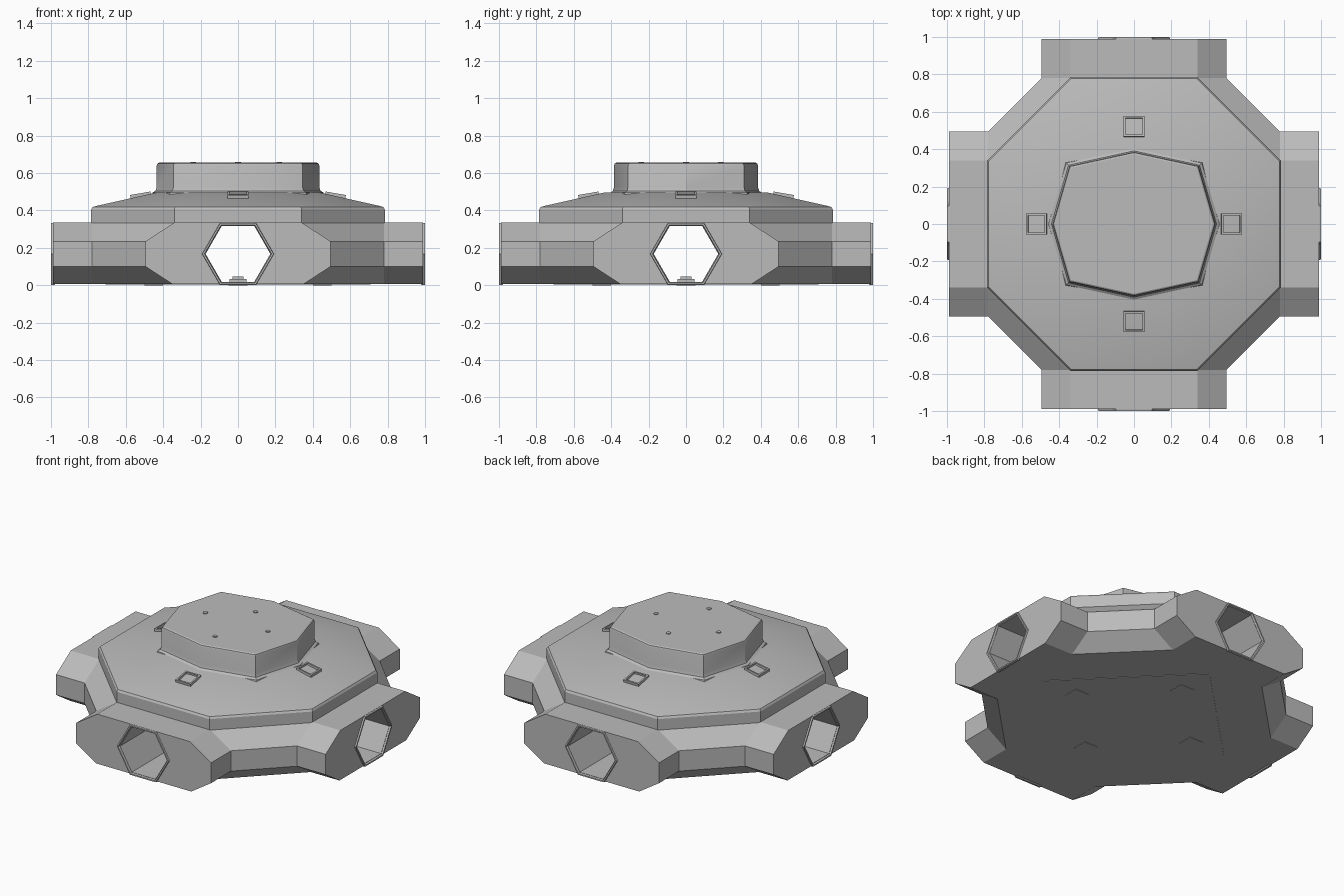
import bpy, bmesh
from math import cos, sin, pi
from mathutils import Matrix, Vector

default = bpy.data.objects.get("Cube")
if default:
    bpy.data.objects.remove(default, do_unlink=True)

grey = bpy.data.materials.new("hull_grey")
grey.use_nodes = True
grey.diffuse_color = (0.5, 0.5, 0.5, 1)
grey.node_tree.nodes["Principled BSDF"].inputs["Base Color"].default_value = (0.5, 0.5, 0.5, 1)


def loft(name, rings, closed=False, smooth=False, matrix=Matrix()):
    """Skin a list of equal-length point rings; cap the ends unless closed."""
    bm = bmesh.new()
    loops = [[bm.verts.new(matrix @ Vector(p)) for p in ring] for ring in rings]
    n = len(loops[0])
    pairs = list(zip(loops, loops[1:]))
    if closed:
        pairs.append((loops[-1], loops[0]))
    for a, b in pairs:
        for i in range(n):
            j = (i + 1) % n
            bm.faces.new((a[i], a[j], b[j], b[i]))
    if not closed:
        bm.faces.new(loops[0])
        bm.faces.new(loops[-1])
    bmesh.ops.recalc_face_normals(bm, faces=bm.faces)
    mesh = bpy.data.meshes.new(name)
    bm.to_mesh(mesh)
    bm.free()
    mesh.materials.append(grey)
    obj = bpy.data.objects.new(name, mesh)
    bpy.context.collection.objects.link(obj)
    if smooth:
        activate(obj)
        bpy.ops.object.shade_smooth_by_angle(angle=pi / 6)
    return obj


def activate(obj):
    bpy.ops.object.select_all(action='DESELECT')
    obj.select_set(True)
    bpy.context.view_layer.objects.active = obj


def turned(points):
    """Repeat a quarter outline four times about z."""
    return [Matrix.Rotation(k * pi / 2, 3, 'Z') @ Vector(p) for k in range(4) for p in points]


def hexagon(r, y):
    return [(r * cos(k * pi / 3), y, 0.1675 + r * sin(k * pi / 3)) for k in range(6)]


def plate(name, size, low, high, matrix=Matrix()):
    h = size / 2
    square = [(-h, -h), (h, -h), (h, h), (-h, h)]
    return loft(name, [[(x, y, z) for x, y in square] for z in (low, high)], matrix=matrix)


# Cross-shaped lower hull with bevelled upper and lower edges
levels = [(0.006, 0.35), (0.1, 0.495), (0.235, 0.495), (0.335, 0.34)]
hull = loft("lower_hull", [turned([(0.99, -a, z), (0.99, a, z), (0.78, a, z), (a, 0.78, z)])
                           for z, a in levels])

# Hexagonal passages through both axes
for k, r in enumerate((0.173, 0.1725)):
    cutter = loft("passage_cutter", [hexagon(r, -1.1), hexagon(r, 1.1)],
                  matrix=Matrix.Rotation(k * pi / 2, 4, 'Z'))
    cutter.hide_render = True
    mod = hull.modifiers.new("passage", 'BOOLEAN')
    mod.operation = 'DIFFERENCE'
    mod.solver = 'EXACT'
    mod.object = cutter
    activate(hull)
    bpy.ops.object.modifier_apply(modifier=mod.name)
    bpy.data.objects.remove(cutter, do_unlink=True)

# Octagonal sloping deck
deck = [(0.331, 1), (0.405, 1), (0.418, 0.99), (0.424, 0.965), (0.495, 0.56)]
loft("upper_deck", [turned([(0.785 * s, -0.34 * s, z), (0.785 * s, 0.34 * s, z)])
                    for z, s in deck], smooth=True)

# Raised eight-sided tower with flared foot and softened rim
outline = [(0.435, 0), (0.345, 0.31), (0, 0.385), (-0.345, 0.31),
           (-0.435, 0), (-0.345, -0.31), (0, -0.385), (0.345, -0.31)]
tower = [(0.47, 1.07), (0.495, 1.05), (0.505, 1.015), (0.525, 1), (0.64, 1), (0.65, 0.99), (0.655, 0.97)]
loft("tower", [[(x * s, y * s, z) for x, y in outline] for z, s in tower], smooth=True)

# Studs on the tower roof
for x, y in ((-0.24, 0), (0.22, 0), (0, 0.185), (0, -0.24)):
    loft("roof_stud", [[(x + 0.015 * cos(k * pi / 4), y + 0.015 * sin(k * pi / 4), z)
                        for k in range(8)] for z in (0.65, 0.66)])

# Parts repeated on each of the four sides
for k, side in enumerate(("back", "left", "front", "right")):
    turn = Matrix.Rotation(-k * pi / 2, 4, 'Z')
    rim = [(0.193, 0.985), (0.19, 1.0), (0.18, 1.0), (0.173, 0.985), (0.173, 0.97), (0.18, 0.97)]
    loft(side + "_port_frame", [hexagon(r, y) for r, y in rim], closed=True, matrix=turn)
    # Square hatch frame lying on the deck slope
    tilt = turn @ Matrix.Translation((0, 0.52, 0.476)) @ Matrix.Rotation(-0.17, 4, 'X')
    h, w = 0.055, 0.045
    loft(side + "_hatch_frame",
         [[(-s, -s, z), (s, -s, z), (s, s, z), (-s, s, z)]
          for s, z in ((h, -0.01), (h, 0.016), (w, 0.016), (w, -0.01))], closed=True, matrix=tilt)
    # Stepped fixture inside the passage and its square pad below
    spot = turn @ Matrix.Translation((0, 0.45, 0))
    plate(side + "_floor_fixture", 0.09, 0.015, 0.033, spot)
    plate(side + "_fixture_cap", 0.06, 0.033, 0.048, spot)
    plate(side + "_belly_pad", 0.1, 0, 0.008, spot)

# Diagonal access panel on the underside
plate("belly_panel", 1.0, 0.003, 0.009, Matrix.Rotation(pi / 4, 4, 'Z'))
